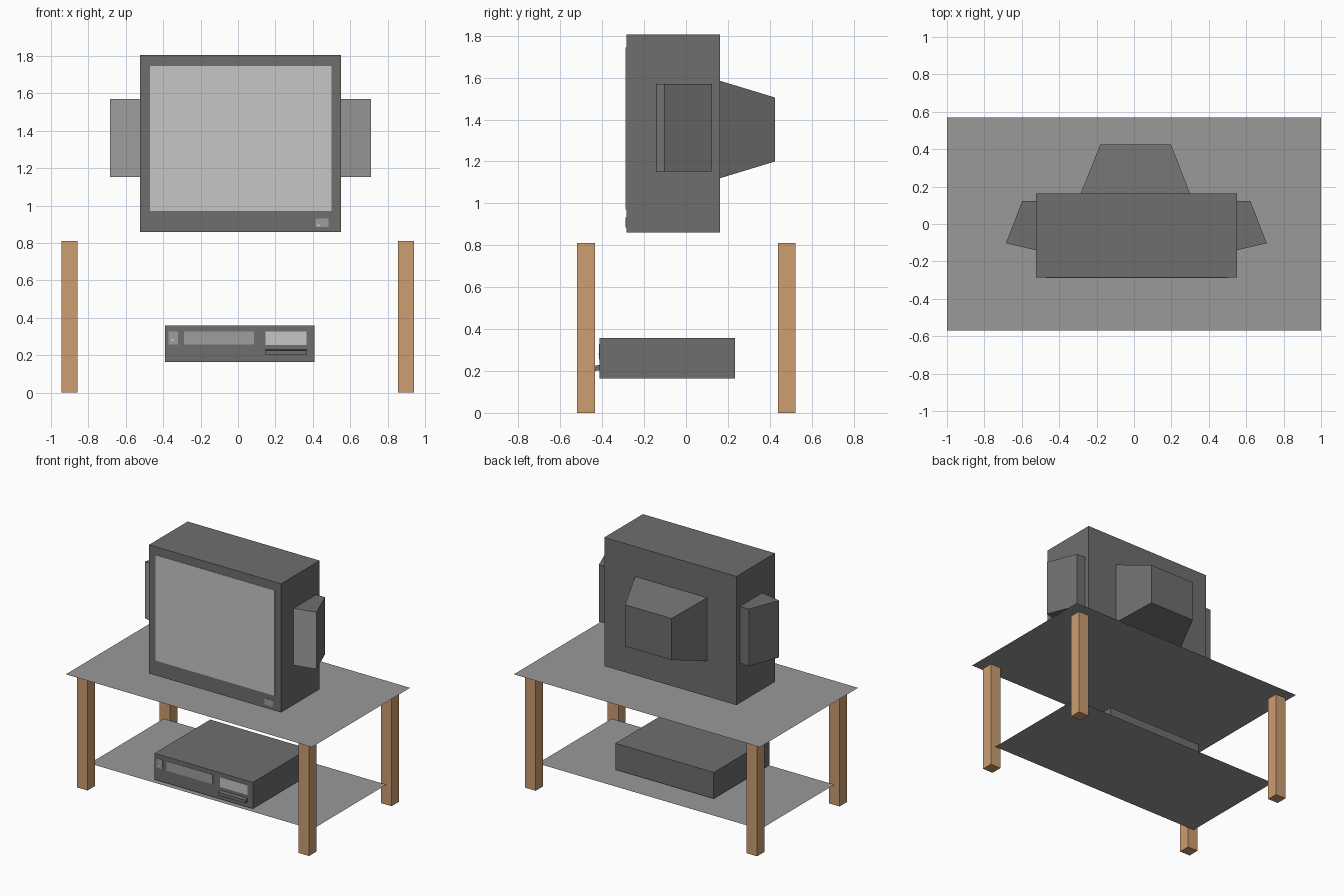
import bpy, bmesh

cube = bpy.data.objects.get("Cube")
if cube:
    bpy.data.objects.remove(cube, do_unlink=True)


def material(name, r, g, b):
    m = bpy.data.materials.new(name)
    m.use_nodes = True
    m.diffuse_color = (r, g, b, 1)
    m.node_tree.nodes["Principled BSDF"].inputs["Base Color"].default_value = (r, g, b, 1)
    return m


CHARCOAL = material("charcoal casing", 0.156, 0.156, 0.156)
SHELF = material("grey shelf", 0.319, 0.319, 0.319)
PANEL = material("mid grey panel", 0.337, 0.337, 0.337)
SCREEN = material("light grey screen", 0.565, 0.565, 0.565)
WOOD = material("light brown wood", 0.604, 0.342, 0.165)
WHITE = material("white mark", 0.85, 0.85, 0.85)


def finish(name, bm, *mats):
    bmesh.ops.recalc_face_normals(bm, faces=bm.faces)
    me = bpy.data.meshes.new(name)
    bm.to_mesh(me)
    bm.free()
    for m in mats:
        me.materials.append(m)
    ob = bpy.data.objects.new(name, me)
    bpy.context.collection.objects.link(ob)
    return ob


def loft(name, ring_a, ring_b, mat, front_mat=None):
    """Closed solid between two matching rings; front_mat goes on forward-facing sides."""
    bm = bmesh.new()
    a = [bm.verts.new(p) for p in ring_a]
    b = [bm.verts.new(p) for p in ring_b]
    bm.faces.new(a)
    bm.faces.new(b)
    for i in range(len(a)):
        j = (i + 1) % len(a)
        bm.faces.new((a[i], a[j], b[j], b[i]))
    bmesh.ops.recalc_face_normals(bm, faces=bm.faces)
    if front_mat:
        for f in bm.faces:
            f.normal_update()
            f.material_index = int(f.normal.y < -0.7)
        return finish(name, bm, mat, front_mat)
    return finish(name, bm, mat)


def rect_xz(x0, x1, z0, z1, y):
    return [(x0, y, z0), (x1, y, z0), (x1, y, z1), (x0, y, z1)]


def box(name, x0, x1, y0, y1, z0, z1, mat):
    return loft(name, rect_xz(x0, x1, z0, z1, y0), rect_xz(x0, x1, z0, z1, y1), mat)


def sheet(name, hx, hy, z):
    bm = bmesh.new()
    bm.faces.new([bm.verts.new(p) for p in
                  ((-hx, -hy, z), (hx, -hy, z), (hx, hy, z), (-hx, hy, z))])
    ob = finish(name, bm, SHELF)
    if ob.data.polygons[0].normal.z < 0:
        ob.data.flip_normals()


# Stand: two thin sheets on four square legs
sheet("top_shelf", 1.0, 0.57, 0.835)
sheet("lower_shelf", 0.905, 0.43, 0.152)
for xn, x in (("right", -0.944), ("left", 0.855)):
    for yn, y in (("front", -0.52), ("back", 0.438)):
        box(f"{yn}_{xn}_leg", x, x + 0.086, y, y + 0.085, 0, 0.81, WOOD)

# Television casing, tapered rear housing, screen and button
FRONT = -0.285
box("television_casing", -0.523, 0.55, FRONT, 0.162, 0.86, 1.805, CHARCOAL)
loft("rear_housing", rect_xz(-0.285, 0.30, 1.12, 1.585, 0.162),
     rect_xz(-0.18, 0.198, 1.20, 1.505, 0.425), CHARCOAL)


def plate(name, x0, x1, z0, z1, y, mat, thick=0.003):
    box(name, x0, x1, y - thick, y, z0, z1, mat)


plate("screen", -0.47, 0.50, 0.97, 1.745, FRONT, SCREEN)
plate("television_button", 0.415, 0.485, 0.885, 0.932, FRONT, PANEL)
plate("television_button_mark", 0.424, 0.436, 0.892, 0.898, FRONT - 0.003, WHITE, 0.001)

# Side speakers: wedge plan extruded upward, pale front grille
for name, s, inner, step, outer in (("left_speaker", 1, 0.55, 0.622, 0.71),
                                    ("right_speaker", -1, 0.523, 0.597, 0.685)):
    plan = [(inner, 0.123), (step, 0.123), (outer, -0.103), (inner, -0.14)]
    loft(name, [(s * x, y, 1.152) for x, y in plan],
         [(s * x, y, 1.57) for x, y in plan], CHARCOAL, PANEL)

# Video player with front panels
DECK = -0.413
box("player_case", -0.39, 0.41, DECK, 0.235, 0.165, 0.358, CHARCOAL)
plate("player_button", -0.372, -0.322, 0.258, 0.328, DECK, PANEL)
plate("player_button_mark", -0.357, -0.343, 0.278, 0.284, DECK - 0.003, WHITE, 0.001)
plate("tape_flap", -0.29, 0.085, 0.258, 0.328, DECK, PANEL)
plate("player_display", 0.147, 0.367, 0.255, 0.328, DECK, SCREEN)

# Small tilted control flap
loft("control_flap", rect_xz(0.147, 0.367, 0.203, 0.23, DECK),
     rect_xz(0.147, 0.367, 0.2, 0.224, DECK - 0.022), CHARCOAL)
